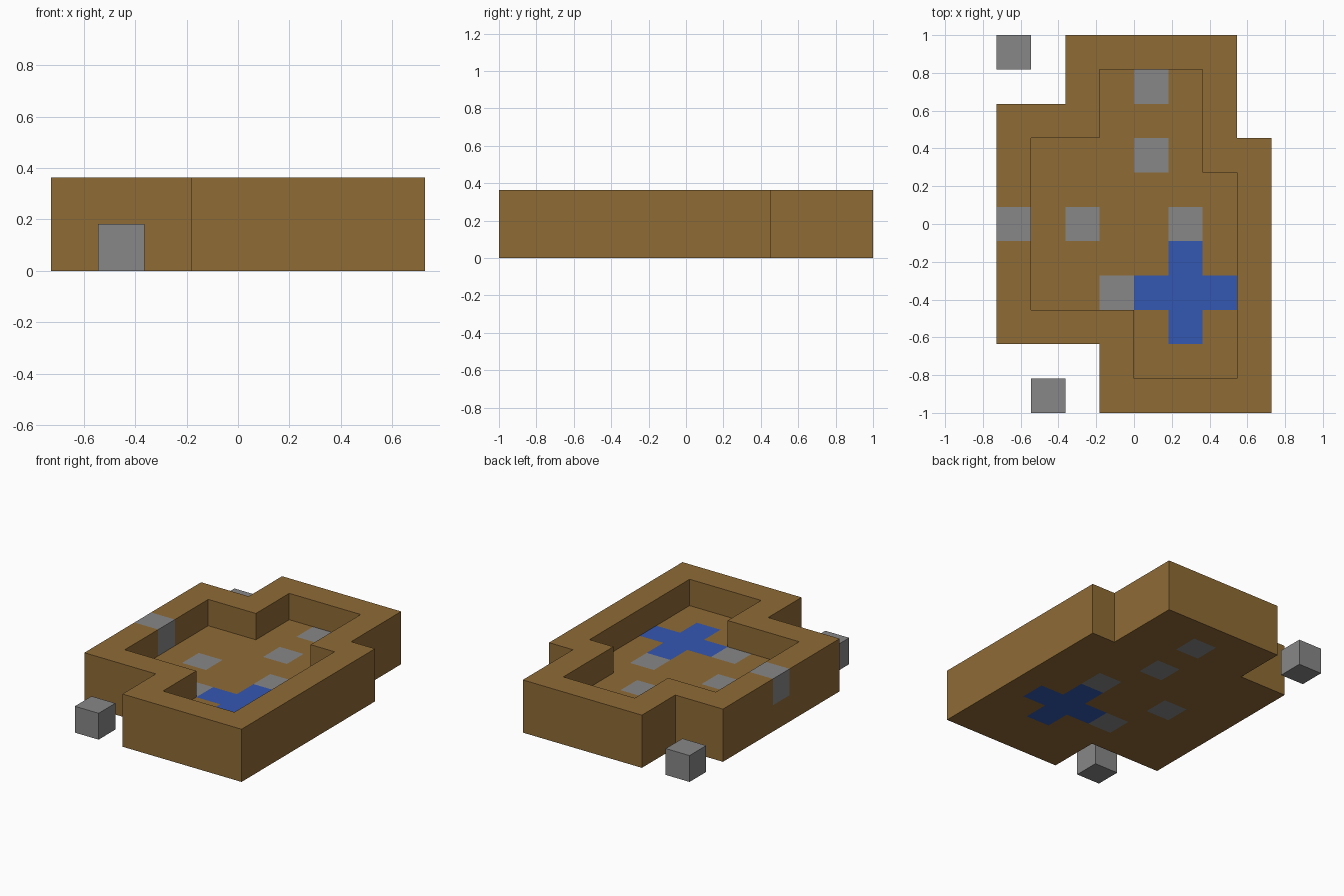
import bpy
import bmesh
from math import radians
from mathutils import Vector

if "Cube" in bpy.data.objects:
    bpy.data.objects.remove(bpy.data.objects["Cube"], do_unlink=True)

CELL = 2 / 11                      # edge of one block
ORIGIN = Vector((-4, -5.5, 0))     # grid corner, in blocks


def material(name, rgb):
    mat = bpy.data.materials.new(name)
    mat.use_nodes = True
    colour = (*rgb, 1)
    mat.diffuse_color = colour
    mat.node_tree.nodes["Principled BSDF"].inputs["Base Color"].default_value = colour
    return mat


def cells(rects, level):
    """All blocks covered by rectangles (x0, y0, x1, y1) on one level."""
    return {(x, y, level) for x0, y0, x1, y1 in rects
            for x in range(x0, x1) for y in range(y0, y1)}


def build(name, blocks, solid, mat):
    """Skin the blocks, leaving out faces buried against other blocks."""
    bm = bmesh.new()
    for block in blocks:
        centre = Vector(block) + Vector((0.5, 0.5, 0.5))
        for axis in range(3):
            for sign in (-1, 1):
                n = Vector((0, 0, 0))
                n[axis] = sign
                if tuple(int(c) for c in Vector(block) + n) in solid:
                    continue
                u = Vector((0, 0, 0))
                u[(axis + 1) % 3] = 0.5
                v = n.cross(u)
                mid = centre + n / 2
                corners = (mid - u - v, mid + u - v, mid + u + v, mid - u + v)
                bm.faces.new([bm.verts.new((c + ORIGIN) * CELL) for c in corners])
    bmesh.ops.remove_doubles(bm, verts=bm.verts, dist=0.001)
    bmesh.ops.dissolve_limit(bm, angle_limit=radians(1), verts=bm.verts, edges=bm.edges)
    mesh = bpy.data.meshes.new(name)
    bm.to_mesh(mesh)
    bm.free()
    mesh.materials.append(mat)
    obj = bpy.data.objects.new(name, mesh)
    bpy.context.collection.objects.link(obj)


earth = material("earth_brown", (0.275, 0.147, 0.036))
stone = material("stone_grey", (0.25, 0.243, 0.243))
water = material("water_blue", (0.034, 0.095, 0.445))

# Stepped outline of the whole basin and of its sunken floor
outer = [(2, 2, 7, 11), (0, 2, 8, 8), (0, 8, 7, 9), (3, 0, 8, 2)]
inner = [(3, 3, 6, 10), (1, 3, 7, 7), (1, 7, 6, 8), (4, 1, 7, 3)]

pool = cells([(4, 3, 7, 4), (5, 2, 6, 5)], 0)
floor_stones = {(4, 9, 0), (4, 7, 0), (2, 5, 0), (5, 5, 0), (3, 3, 0)}
wall_stone = {(0, 5, 1)}
floor = cells(outer, 0) - pool - floor_stones
wall = cells(outer, 1) - cells(inner, 1) - wall_stone

solid = floor | wall | pool | floor_stones | wall_stone

# Basin: floor and surrounding wall
build("basin", floor | wall, solid, earth)
build("pool", pool, solid, water)
build("floor_stones", floor_stones, solid, stone)
build("wall_stone", wall_stone, solid, stone)

# Loose blocks standing outside the notched corners
for name, block in (("loose_stone_front", (1, 0, 0)), ("loose_stone_back", (0, 10, 0))):
    build(name, {block}, {block}, stone)
